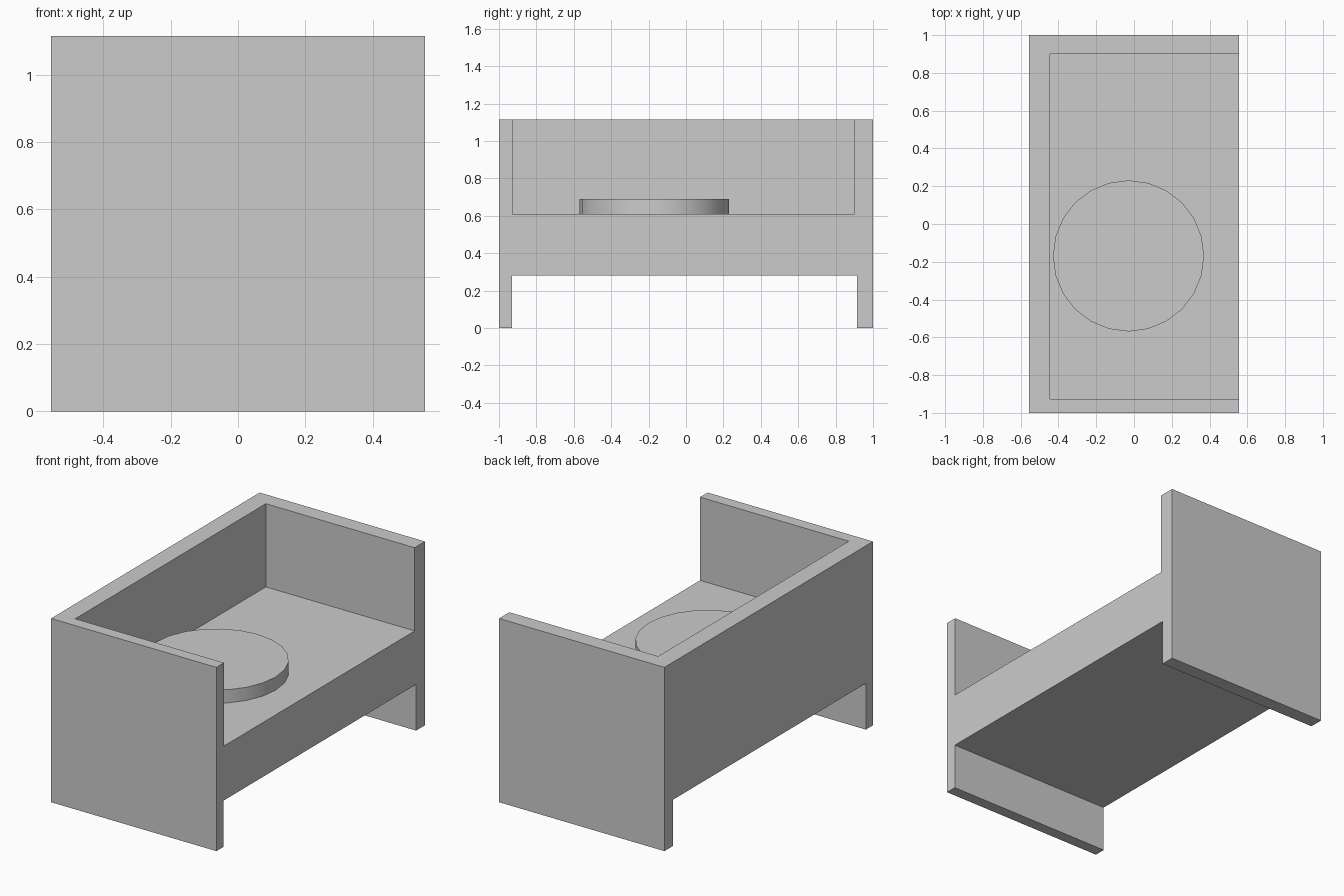
import bpy

if "Cube" in bpy.data.objects:
    bpy.data.objects.remove(bpy.data.objects["Cube"])


def box(name, x, y, z):
    """Box spanning the given (min, max) ranges."""
    spans = (x, y, z)
    bpy.ops.mesh.primitive_cube_add(size=1, location=[(a + b) / 2 for a, b in spans])
    ob = bpy.context.object
    ob.name = name
    ob.scale = [b - a for a, b in spans]
    bpy.ops.object.transform_apply(location=False, rotation=False, scale=True)
    return ob


def carve(target, cutter):
    """Subtract the cutter from the target and discard it."""
    cutter.hide_render = True
    mod = target.modifiers.new("carve", 'BOOLEAN')
    mod.operation = 'DIFFERENCE'
    mod.solver = 'EXACT'
    mod.object = cutter
    bpy.context.view_layer.objects.active = target
    bpy.ops.object.modifier_apply(modifier=mod.name)
    bpy.data.objects.remove(cutter)


HALF_W, HEIGHT = 0.555, 1.115
SEAT_TOP, SEAT_BOTTOM = 0.61, 0.28

# Sofa body: one block with the seat space and the gap below carved out
body = box("sofa_body", (-HALF_W, HALF_W), (-1, 1), (0, HEIGHT))
carve(body, box("seat_cutter", (-0.444, 1), (-0.927, 0.901), (SEAT_TOP, 2)))
carve(body, box("leg_gap_cutter", (-1, 1), (-0.931, 0.915), (-1, SEAT_BOTTOM)))

# Round cushion lying on the seat
bpy.ops.mesh.primitive_cylinder_add(vertices=24, radius=0.4, depth=0.08,
                                    location=(-0.029, -0.169, SEAT_TOP + 0.04))
cushion = bpy.context.object
cushion.name = "round_cushion"
bpy.ops.object.shade_smooth_by_angle()
